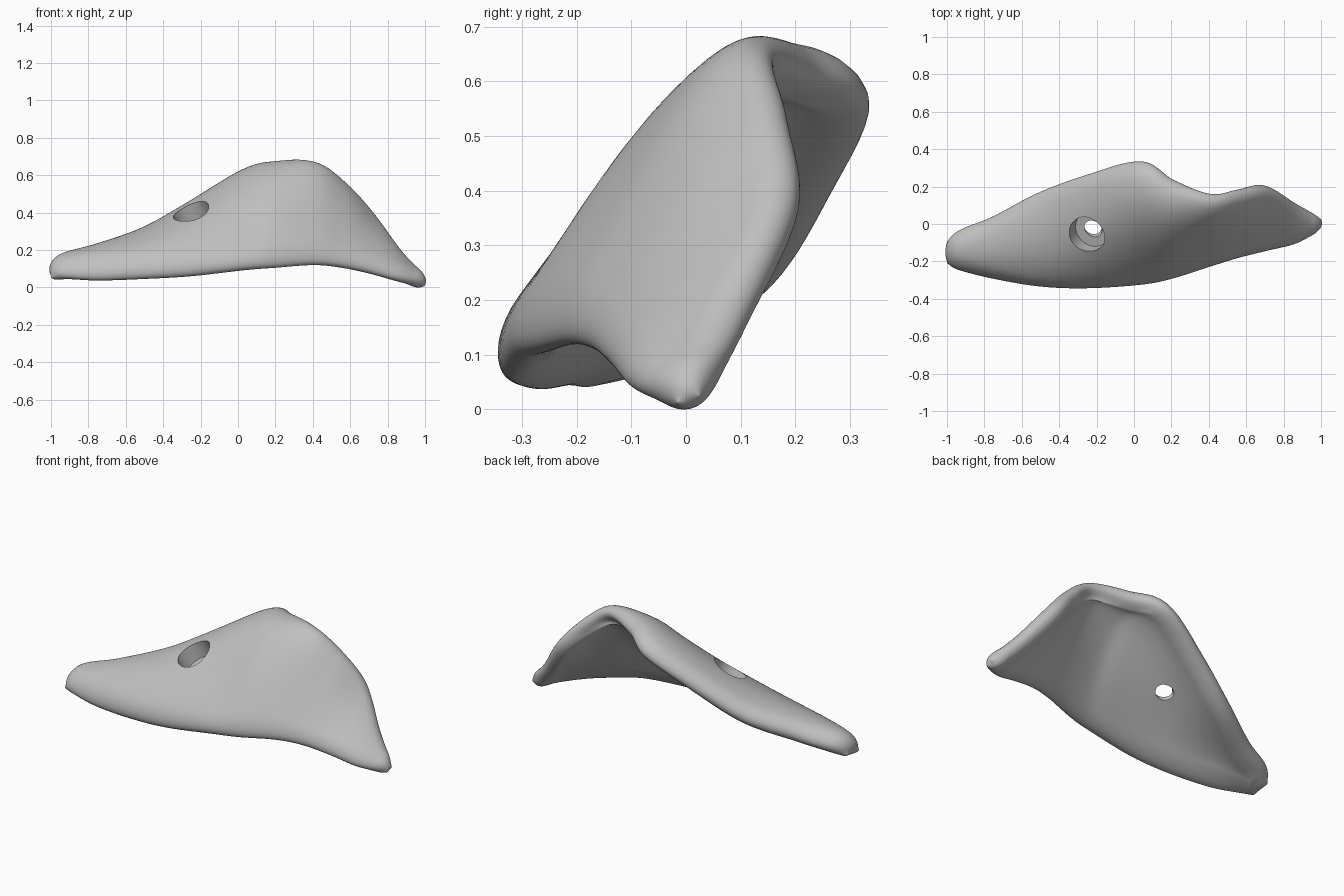
import bpy, bmesh, math
from mathutils import Vector

if "Cube" in bpy.data.objects:
    bpy.data.objects.remove(bpy.data.objects["Cube"])

# Cross-sections of the plate's middle surface: x, then (y, z) from front edge to back edge
SECTIONS = [
    (-1, (-.21, .065), (-.175, .07), (-.135, .075), (-.095, .08)),
    (-.92, (-.24, .06), (-.17, .115), (-.1, .13), (-.03, .12)),
    (-.75, (-.277, .048), (-.18, .15), (-.07, .178), (.04, .165)),
    (-.5, (-.312, .055), (-.18, .205), (.005, .265), (.165, .245)),
    (-.25, (-.322, .07), (-.165, .275), (.05, .39), (.26, .395)),
    (.04, (-.307, .105), (-.13, .355), (.09, .55), (.332, .555)),
    (.2, (-.275, .115), (-.115, .39), (.06, .59), (.235, .605)),
    (.4, (-.215, .13), (-.07, .38), (.055, .575), (.155, .625)),
    (.55, (-.17, .12), (-.045, .3), (.075, .47), (.183, .53)),
    (.7, (-.135, .09), (-.02, .215), (.095, .32), (.205, .385)),
    (.85, (-.1, .05), (-.03, .11), (.045, .155), (.115, .175)),
    (.95, (-.052, .03), (-.015, .05), (.025, .068), (.06, .08)),
    (1, (-.015, .02), (0, .024), (.012, .028), (.025, .032)),
]
ROWS = [[Vector((s[0], y, z)) for y, z in s[1:]] for s in SECTIONS]
SPANS = len(ROWS) - 1


def along(column, u):
    """Smooth curve through one column of section points."""
    i = min(max(int(u), 0), SPANS - 1)
    t = u - i
    b, c = ROWS[i][column], ROWS[i + 1][column]
    a = ROWS[i - 1][column] if i > 0 else 2 * b - c
    d = ROWS[i + 2][column] if i + 2 <= SPANS else 2 * c - b
    return (2 * b + (c - a) * t + (2 * a - 5 * b + 4 * c - d) * t ** 2
            + (3 * b - a - 3 * c + d) * t ** 3) / 2


def surface(u, v):
    """Cubic across the section, spline along the length."""
    p, total = [along(k, u) for k in range(4)], Vector()
    for k in range(4):
        weight = 1
        for m in range(4):
            if m != k:
                weight *= (3 * v - m) / (k - m)
        total += p[k] * weight
    return total


def rounding(distance, reach):
    return math.sqrt(max(0, 1 - (1 - min(distance / reach, 1)) ** 2))


def half_thickness(u, v, p):
    """Full in the middle, easing to nothing at the rim."""
    full = .066 - .01 * (p.x + 1)
    width = (surface(u, 1) - surface(u, 0)).length
    side = rounding(min(v, 1 - v) * width, min(1.7 * full, width / 2))
    return full * side * rounding(max(0, 1 - abs(p.x)), 1.3 * full)


def eased(i, count):
    return (1 - math.cos(math.pi * i / count)) / 2


# Plate: two skins that meet along the rim
NU, NV, EPS = 120, 44, .001
bm = bmesh.new()
upper, lower = [], []
for i in range(NU + 1):
    upper.append([])
    lower.append([])
    for j in range(NV + 1):
        u, v = SPANS * eased(i, NU), eased(j, NV)
        p = surface(u, v)
        du = surface(u + EPS, v) - surface(u - EPS, v)
        dv = surface(u, v + EPS) - surface(u, v - EPS)
        n = du.cross(dv).normalized()
        rim = i in (0, NU) or j in (0, NV)
        h = 0 if rim else half_thickness(u, v, p)
        top = bm.verts.new(p + n * h)
        upper[i].append(top)
        lower[i].append(top if rim else bm.verts.new(p - n * h))
for i in range(NU):
    for j in range(NV):
        for skin in (upper, lower):
            quad = [skin[i][j], skin[i + 1][j], skin[i + 1][j + 1], skin[i][j + 1]]
            if skin is lower:
                quad.reverse()
            bm.faces.new(quad)
bmesh.ops.recalc_face_normals(bm, faces=bm.faces)
mesh = bpy.data.meshes.new("curved_plate")
bm.to_mesh(mesh)
bm.free()
plate = bpy.data.objects.new("curved_plate", mesh)
bpy.context.collection.objects.link(plate)

# Light grey finish
grey = bpy.data.materials.new("light_grey")
grey.use_nodes = True
grey.diffuse_color = (.53, .53, .53, 1)
grey.node_tree.nodes["Principled BSDF"].inputs["Base Color"].default_value = grey.diffuse_color
mesh.materials.append(grey)

# Stepped screw hole: wide recess, then a narrow slanted bore right through
recess_axis = Vector((-.4, -.38, 1)).normalized()
bore_axis = Vector((.1, -.45, .8)).normalized()
mouth = Vector((-.25, -.055, .41))
floor = mouth - recess_axis * .09


def drill(name, radius, base, axis, start, end):
    bpy.ops.mesh.primitive_cylinder_add(vertices=64, radius=radius, depth=end - start,
                                        location=base + axis * (start + end) / 2,
                                        rotation=axis.to_track_quat('Z', 'Y').to_euler())
    cutter = bpy.context.object
    cutter.name = name
    cutter.hide_render = True
    cutter.data.materials.append(grey)
    bpy.ops.object.select_all(action='DESELECT')
    plate.select_set(True)
    bpy.context.view_layer.objects.active = plate
    mod = plate.modifiers.new(name, 'BOOLEAN')
    mod.operation, mod.solver, mod.object = 'DIFFERENCE', 'EXACT', cutter
    bpy.ops.object.modifier_apply(modifier=mod.name)
    bpy.data.objects.remove(cutter)


drill("recess_cutter", .1, floor, recess_axis, 0, .3)
drill("bore_cutter", .045, floor, bore_axis, -.2, .05)

# Rest on the ground
lowest = min(v.co.z for v in plate.data.vertices)
for v in plate.data.vertices:
    v.co.z -= lowest

bpy.ops.object.shade_smooth_by_angle(angle=math.radians(40))
